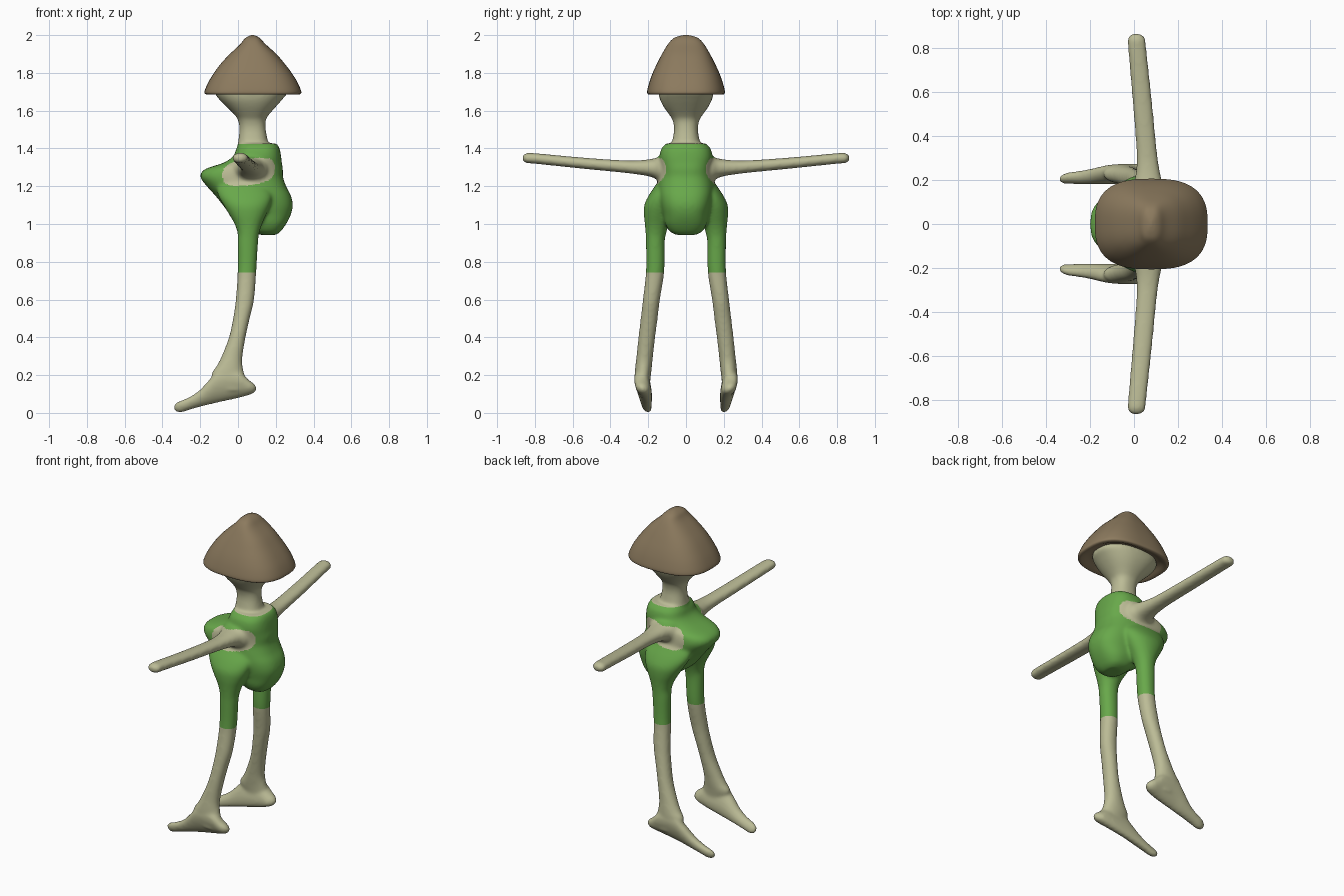
import bpy, bmesh, math
from mathutils import Vector


def material(name, rgb):
    m = bpy.data.materials.new(name)
    m.diffuse_color = (*rgb, 1)
    return m


SKIN = material("pale skin", (0.50, 0.50, 0.305))
GREEN = material("green cloth", (0.138, 0.392, 0.069))
BROWN = material("brown cap", (0.262, 0.195, 0.112))


def smooth_rows(rows, steps=5):
    """Catmull-Rom interpolation between section rows."""
    out = []
    for i in range(len(rows) - 1):
        p0, p1 = rows[max(i - 1, 0)], rows[i]
        p2, p3 = rows[i + 1], rows[min(i + 2, len(rows) - 1)]
        for s in range(steps):
            t = s / steps
            out.append([0.5 * (2 * b + (c - a) * t + (2 * a - 5 * b + 4 * c - d) * t * t
                               + (3 * b - a - 3 * c + d) * t ** 3)
                        for a, b, c, d in zip(p0, p1, p2, p3)])
    return out + [list(rows[-1])]


def loft(bm, axis, rows, n=2.0, side=1, shear=0.0, seg=40):
    """Rows are (position on axis, min a, max a, min b, max b)."""
    rings = []
    for t, a0, a1, b0, b1 in smooth_rows(rows):
        ring = []
        for k in range(seg):
            g = 2 * math.pi * k / seg
            c, s = math.cos(g), math.sin(g)
            da = math.copysign(abs(c) ** (2 / n), c) * (a1 - a0) / 2
            db = math.copysign(abs(s) ** (2 / n), s) * (b1 - b0) / 2
            a, b = (a0 + a1) / 2 + da + shear * db, (b0 + b1) / 2 + db
            p = {"z": (a, b, t), "y": (a, t, b), "x": (t, a, b)}[axis]
            ring.append(bm.verts.new((p[0], p[1] * side, p[2])))
        rings.append(ring)
    for r, q in zip(rings, rings[1:]):
        for k in range(seg):
            j = (k + 1) % seg
            bm.faces.new((r[k], r[j], q[j], q[k]))
    bm.faces.new(rings[0])
    bm.faces.new(rings[-1])


def finish(bm, name, mats):
    bmesh.ops.recalc_face_normals(bm, faces=bm.faces)
    for f in bm.faces:
        f.smooth = True
    me = bpy.data.meshes.new(name)
    bm.to_mesh(me)
    bm.free()
    ob = bpy.data.objects.new(name, me)
    bpy.context.collection.objects.link(ob)
    for m in mats:
        me.materials.append(m)
    return ob


bm = bmesh.new()
# torso with belly (-x) and rump (+x)
loft(bm, "z", [
    (0.942, 0.12, 0.20, -0.05, 0.05), (0.96, 0.08, 0.225, -0.085, 0.085),
    (1.00, 0.03, 0.255, -0.11, 0.11), (1.05, -0.04, 0.28, -0.122, 0.122),
    (1.10, -0.08, 0.29, -0.135, 0.135), (1.15, -0.12, 0.28, -0.145, 0.145),
    (1.20, -0.165, 0.255, -0.15, 0.15), (1.25, -0.20, 0.238, -0.148, 0.148),
    (1.29, -0.175, 0.238, -0.145, 0.145), (1.325, -0.075, 0.232, -0.142, 0.142),
    (1.36, -0.025, 0.228, -0.14, 0.14), (1.40, -0.008, 0.22, -0.13, 0.13),
    (1.427, 0.01, 0.205, -0.105, 0.105)], n=2.6)
# neck flaring into the head
loft(bm, "z", [
    (1.38, -0.01, 0.17, -0.09, 0.09), (1.43, 0.0, 0.16, -0.075, 0.075),
    (1.50, 0.008, 0.147, -0.063, 0.063), (1.55, 0.0, 0.147, -0.071, 0.071),
    (1.58, -0.02, 0.165, -0.09, 0.09), (1.62, -0.06, 0.20, -0.118, 0.118),
    (1.66, -0.10, 0.235, -0.138, 0.138), (1.70, -0.125, 0.265, -0.145, 0.145),
    (1.73, -0.11, 0.25, -0.13, 0.13)], n=2.3)
for side in (1, -1):
    # hip and leg
    loft(bm, "z", [
        (0.12, -0.10, 0.05, 0.195, 0.265), (0.20, -0.14, 0.035, 0.186, 0.271),
        (0.25, -0.112, 0.024, 0.18, 0.268), (0.30, -0.087, 0.024, 0.175, 0.262),
        (0.40, -0.048, 0.04, 0.163, 0.252), (0.50, -0.026, 0.062, 0.15, 0.24),
        (0.60, -0.012, 0.085, 0.138, 0.228), (0.75, -0.002, 0.097, 0.115, 0.212),
        (0.90, -0.002, 0.106, 0.113, 0.212), (0.95, -0.002, 0.112, 0.105, 0.214),
        (1.00, -0.018, 0.128, 0.09, 0.218), (1.05, -0.047, 0.15, 0.075, 0.223),
        (1.10, -0.077, 0.17, 0.06, 0.221), (1.15, -0.105, 0.18, 0.05, 0.198),
        (1.20, -0.11, 0.16, 0.04, 0.165), (1.25, -0.08, 0.13, 0.03, 0.13)],
        n=2.1, side=side)
    # foot pointing to -x
    loft(bm, "x", [
        (-0.341, 0.195, 0.212, 0.018, 0.040), (-0.325, 0.186, 0.224, 0.004, 0.056),
        (-0.30, 0.184, 0.233, 0.002, 0.066), (-0.25, 0.182, 0.240, 0.018, 0.088),
        (-0.20, 0.182, 0.248, 0.032, 0.124), (-0.15, 0.184, 0.258, 0.044, 0.178),
        (-0.10, 0.186, 0.265, 0.056, 0.22), (0.0, 0.188, 0.270, 0.078, 0.22),
        (0.06, 0.192, 0.266, 0.095, 0.172), (0.085, 0.205, 0.255, 0.106, 0.155),
        (0.097, 0.22, 0.24, 0.12, 0.14)], n=2.1, side=side, shear=0.25)
    # arm
    loft(bm, "y", [
        (0.08, -0.05, 0.18, 1.205, 1.365), (0.14, -0.025, 0.155, 1.222, 1.357),
        (0.18, -0.002, 0.132, 1.248, 1.345), (0.30, 0.012, 0.108, 1.268, 1.336),
        (0.55, -0.006, 0.083, 1.293, 1.352), (0.80, -0.027, 0.056, 1.319, 1.375),
        (0.845, -0.028, 0.05, 1.322, 1.375), (0.864, -0.01, 0.032, 1.335, 1.363)],
        n=2.2, side=side)
raw = finish(bm, "raw_body", [])

# fuse the parts into one smooth skin
rm = raw.modifiers.new("fuse", "REMESH")
rm.mode = "VOXEL"
rm.voxel_size = 0.008
sm = raw.modifiers.new("soften", "SMOOTH")
sm.factor = 0.5
sm.iterations = 14
fused = bpy.data.meshes.new_from_object(
    raw.evaluated_get(bpy.context.evaluated_depsgraph_get()))
bpy.data.objects.remove(raw)

# suit colour between thigh hem and collar, minus the armhole patches
HEM, COLLAR = 0.742, 1.424
bm = bmesh.new()
bm.from_mesh(fused)
for z in (HEM, COLLAR):
    bmesh.ops.bisect_plane(bm, geom=bm.verts[:] + bm.edges[:] + bm.faces[:],
                           plane_co=(0, 0, z), plane_no=(0, 0, 1))


def is_skin(c):
    if c.z < HEM or c.z > COLLAR:
        return True
    if abs(c.y) > 0.175 and c.z > 1.205:
        return True
    u = (c.x - 0.058) / 0.138
    v = (c.z - 1.276 - 0.018 * u) / 0.07
    return abs(c.y) > 0.07 and abs(u) ** 2.8 + abs(v) ** 2.8 < 1


for f in bm.faces:
    f.material_index = 0 if is_skin(f.calc_center_median()) else 1
finish(bm, "body", [SKIN, GREEN])

# domed cap with a rolled rim and hollow underside
bm = bmesh.new()
loft(bm, "z", [
    (1.715, -0.08, 0.23, -0.10, 0.10), (1.708, -0.12, 0.27, -0.145, 0.145),
    (1.690, -0.15, 0.305, -0.18, 0.18), (1.686, -0.168, 0.325, -0.198, 0.198),
    (1.70, -0.178, 0.335, -0.206, 0.206), (1.75, -0.157, 0.315, -0.194, 0.194),
    (1.80, -0.127, 0.284, -0.176, 0.176), (1.85, -0.09, 0.246, -0.153, 0.153),
    (1.90, -0.043, 0.203, -0.127, 0.127), (1.95, 0.01, 0.148, -0.097, 0.097),
    (1.98, 0.034, 0.12, -0.07, 0.07), (1.994, 0.055, 0.10, -0.04, 0.04),
    (2.0, 0.072, 0.083, -0.012, 0.012)], n=2.7, seg=64)
finish(bm, "cap", [BROWN])
